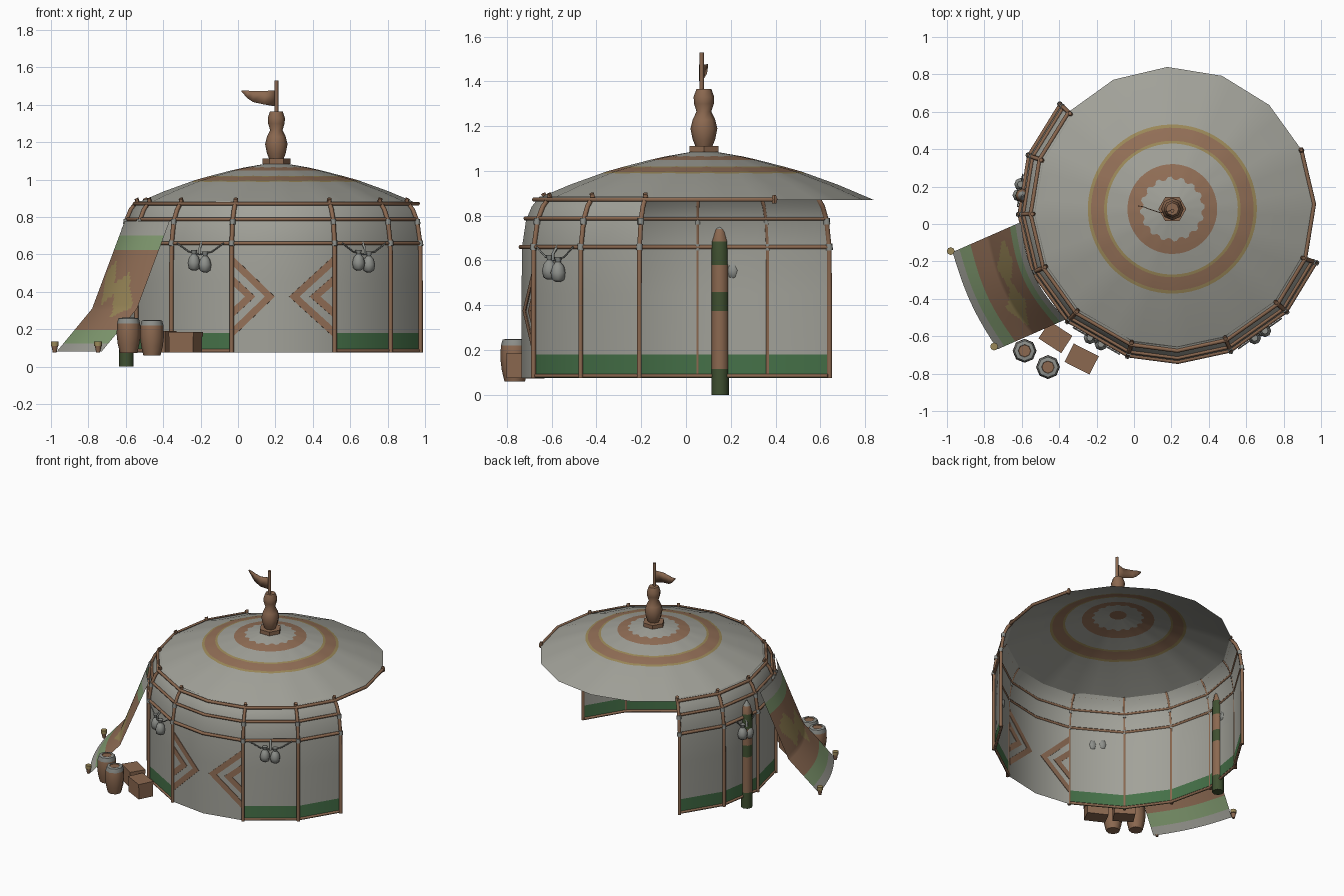
import bpy, bmesh, math
from mathutils import Vector, Matrix

if "Cube" in bpy.data.objects:
    bpy.data.objects.remove(bpy.data.objects["Cube"])

CX, CY = 0.205, 0.08
STEP = math.radians(22.5)


def mat(name, rgb):
    m = bpy.data.materials.new(name)
    m.diffuse_color = (*rgb, 1)
    m.use_nodes = True
    m.node_tree.nodes["Principled BSDF"].inputs["Base Color"].default_value = m.diffuse_color
    return m


GREY = mat("grey cloth", (0.36, 0.36, 0.32))
WOOD = mat("brown wood", (0.26, 0.14, 0.08))
PAINT = mat("tan paint", (0.29, 0.16, 0.095))
GREEN = mat("green hem", (0.06, 0.165, 0.065))
DARK = mat("dark green post", (0.05, 0.08, 0.03))
LIGHT = mat("light green cloth", (0.23, 0.34, 0.17))
OLIVE = mat("olive yellow", (0.33, 0.25, 0.10))
CLAY = mat("grey clay", (0.27, 0.28, 0.26))


def finish(name, me, mats, smooth=None):
    o = bpy.data.objects.new(name, me)
    bpy.context.collection.objects.link(o)
    for m in mats:
        me.materials.append(m)
    if smooth:
        bpy.context.view_layer.objects.active = o
        o.select_set(True)
        bpy.ops.object.shade_smooth_by_angle(angle=math.radians(smooth))
        o.select_set(False)
    return o


def grid(name, rows, mats, rule, closed=False, smooth=50, caps=False):
    """Skin a list of rows of points; rule(i, j, centre) gives material index."""
    bm = bmesh.new()
    v = [[bm.verts.new(p) for p in r] for r in rows]
    n = len(rows[0])
    for i in range(len(rows) - 1):
        for j in range(n if closed else n - 1):
            k = (j + 1) % n
            f = bm.faces.new((v[i][j], v[i][k], v[i + 1][k], v[i + 1][j]))
            f.material_index = rule(i, j, f.calc_center_median())
    if caps:
        bm.faces.new(v[0][::-1]).material_index = rule(0, 0, None)
        bm.faces.new(v[-1]).material_index = rule(len(rows) - 2, 0, None)
    me = bpy.data.meshes.new(name)
    bm.to_mesh(me)
    bm.free()
    return finish(name, me, mats, smooth)


def lathe(name, x, y, prof, sides, mats, idx=None, smooth=50):
    rows = [[(x + r * math.cos(2 * math.pi * k / sides), y + r * math.sin(2 * math.pi * k / sides), z)
             for k in range(sides)] for r, z in prof]
    return grid(name, rows, mats, lambda i, j, c: idx[i] if idx else 0, True, smooth, True)


def tube(name, pts, r, m=WOOD):
    cu = bpy.data.curves.new(name, 'CURVE')
    cu.dimensions = '3D'
    cu.bevel_depth, cu.bevel_resolution, cu.use_fill_caps = r, 1, True
    s = cu.splines.new('POLY')
    s.points.add(len(pts) - 1)
    for p, q in zip(s.points, pts):
        p.co = (*q, 1)
    tmp = bpy.data.objects.new(name, cu)
    me = bpy.data.meshes.new_from_object(tmp)
    bpy.data.objects.remove(tmp)
    me.materials.clear()
    return finish(name, me, [m], 61)


NUDGE = {5: 3.6, 7: -2.2, 8: 1}   # the front panels are a little narrower


def corner(k, r, z):
    """Point at corner k of the sixteen-sided tent (k may be fractional along a panel)."""
    def p(i):
        a = math.radians(137 + NUDGE.get(i, 0)) + STEP * i
        return Vector((CX + r * math.cos(a), CY + r * math.sin(a), z))
    b = math.floor(k)
    return p(b).lerp(p(b + 1), k - b)


# Wall: nine panels, open at the back, green hem except on the two front panels
WALL = [(0.815, 0.075), (0.815, 0.18), (0.815, 0.45), (0.813, 0.66), (0.795, 0.78), (0.77, 0.84), (0.735, 0.885)]
grid("wall", [[corner(k, r, z) for k in range(10)] for r, z in WALL], [GREY, GREEN],
     lambda i, j, c: 1 if i == 0 and j not in (5, 6) else 0)


# Painted half diamonds on the front panels
def chevron(name, k0, s, w, h, t):
    rows = []
    for q in (1, t):
        rows.append([corner(k0 + s * a * w * q, 0.815, 0.375 + b * h * q)
                     for a, b in ((0.04, 0.96), (1, 0), (0.04, -0.96))])
    o = grid(name, rows, [PAINT], lambda i, j, c: 0, smooth=None)
    so = o.modifiers.new("plate", 'SOLIDIFY')
    so.thickness, so.offset = 0.008, 0


for side, k0, s in (("left", 5, 1), ("right", 7, -1)):
    chevron("outer_chevron_" + side, k0, s, 0.86, 0.22, 0.77)
    chevron("inner_chevron_" + side, k0, s, 0.47, 0.115, 0.56)


# Roof: faceted cone with painted rings
def roof_z(rho):
    pts = [(0, 1.095), (0.2, 1.06), (0.42, 1.003), (0.6, 0.938), (0.77, 0.866)]
    for (a, za), (b, zb) in zip(pts, pts[1:]):
        if rho <= b:
            return za + (zb - za) * (rho - a) / (b - a)


SEG = 64
rows = []
for R in (0.002, 0.165, 0.24, 0.35, 0.365, 0.435, 0.452, 0.6, 0.76):
    row = []
    for j in range(SEG):
        loc = 2 * math.pi * j / SEG
        fac = math.cos(loc % STEP - STEP / 2) / math.cos(STEP / 2)
        r = R / fac if R > 0.55 else R
        if R == 0.165:
            r += 0.008 * (-1) ** (j // 2)   # scalloped inner ring
        a = math.radians(2) + loc
        row.append((CX + r * math.cos(a), CY + r * math.sin(a), roof_z(r * fac)))
    rows.append(row)
grid("roof", rows[::-1], [GREY, PAINT, OLIVE], lambda i, j, c: [0, 0, 2, 1, 2, 0, 1, 0][i], True)

# Poles with cord bindings (none in the middle of the front)
for k in range(10):
    if k == 6:
        continue
    tube(f"wall_pole_{k}", [corner(k, r + 0.008, z) for r, z in WALL] + [corner(k, 0.75, 0.9)], 0.012)
    for r, z in ((0.823, 0.66), (0.806, 0.775)):
        tube(f"binding_{k}_{z}", [corner(k, r, z - 0.014), corner(k, r - 0.002, z + 0.014)], 0.0155, CLAY)

# Horizontal rails; the rim rail carries on past the wall
for name, a, b, r, z, t in (("rim_rail", 0, 11, 0.758, 0.872, 0.011), ("upper_rail", 0, 9, 0.797, 0.788, 0.01),
                            ("middle_rail", 0, 9, 0.818, 0.66, 0.011), ("base_rail_left", 0, 5, 0.815, 0.085, 0.01),
                            ("base_rail_right", 7, 9, 0.815, 0.085, 0.01)):
    tube(name, [corner(k, r, z) for k in range(a, b + 1)], t)
lathe("rim_peg", *corner(11, 0.758, 0)[:2], [(0.012, 0.855), (0.016, 0.875), (0.008, 0.893)], 6, [WOOD])

# Finial, rod and flag
lathe("finial_base", CX, CY, [(0.075, 1.085), (0.075, 1.112)], 6, [WOOD], smooth=None)
lathe("finial", CX, CY, [(0.038, 1.11), (0.05, 1.14), (0.06, 1.19), (0.05, 1.23), (0.033, 1.265),
                         (0.044, 1.3), (0.046, 1.33), (0.034, 1.365)], 8, [WOOD])
tube("flag_rod", [(CX, CY - 0.01, 1.36), (CX, CY - 0.01, 1.53)], 0.011)
flag = [(0.2, 1.478, 1.392, 0.0), (0.14, 1.474, 1.402, -0.012), (0.08, 1.474, 1.415, 0.008), (0.05, 1.476, 1.435, 0.02),
        (0.02, 1.478, 1.47, 0.025)]
o = grid("flag", [[(x, 0.07 + d, a) for x, a, b, d in flag], [(x, 0.07 + d, b) for x, a, b, d in flag]],
         [WOOD], lambda i, j, c: 0)
o.modifiers.new("thick", 'SOLIDIFY').thickness = 0.004


# Sloping side awning with coloured bands and two diamonds
def awning(u, v):
    # v runs from the bottom edge (0) to the wall (1)
    lo = Vector((-0.97, -0.15, 0)).lerp(Vector((-0.73, -0.67, 0)), u)
    hi = Vector((-0.605, 0.01, 0)).lerp(Vector((-0.365, -0.51, 0)), u)
    p = lo.lerp(hi, v) - Vector((0.045, 0.022, 0)) * math.sin(math.pi * u) * (0.5 + 0.6 * v)
    p.z = 0.08 + 0.23 * v / 0.52 if v < 0.52 else 0.31 + 0.47 * (v - 0.52) / 0.48
    return p


def awning_rule(i, j, c):
    u, z = (j + 0.5) / 32, c.z
    if z < 0.125 or z > 0.71:
        return 0
    if z < 0.195 or z > 0.63:
        return 1
    for uc, zc in ((0.3, 0.45), (0.68, 0.38)):
        if abs(u - uc) / 0.24 + abs(z - zc + 0.25 * (u - uc)) / 0.12 < 1:
            return 3
    return 2


grid("awning", [[awning(j / 32, i / 50) for j in range(33)] for i in range(51)],
     [GREY, LIGHT, PAINT, OLIVE], awning_rule)
for n, (x, y) in enumerate(((-0.98, -0.145), (-0.748, -0.655))):
    lathe(f"awning_peg_{n}", x, y, [(0.01, 0.075), (0.017, 0.11), (0.021, 0.112), (0.021, 0.135)], 8,
          [WOOD, OLIVE], [0, 0, 1])

# Carved post standing in the left wall
lathe("carved_post", -0.597, 0.152, [(0.039, 0), (0.039, 0.115), (0.039, 0.375), (0.039, 0.46), (0.039, 0.58),
                                     (0.037, 0.685), (0.024, 0.74), (0.005, 0.775)], 8, [DARK, WOOD, CLAY],
      [0, 1, 0, 1, 0, 1, 2])

# Hanging jug pairs on a sagging cord
for k in (1.6, 4.5, 7.5):
    w = 0.27 if k == 1.6 else 0.38
    tube(f"jug_cord_{k}", [corner(k + w * d, 0.835, 0.6 + 0.06 * d * d) for d in (-1, -0.5, 0, 0.5, 1)], 0.004, CLAY)
    tube(f"jug_hook_{k}", [corner(k, 0.82, 0.665), corner(k, 0.845, 0.63), corner(k, 0.845, 0.6)], 0.007, CLAY)
    for d, h in ((-0.1, 0.01), (0.08, 0)):
        p = corner(k + d, 0.838, 0)
        prof = [(0.012, 0.505), (0.028, 0.515), (0.034, 0.545), (0.026, 0.575), (0.011, 0.593), (0.018, 0.615)]
        lathe(f"jug_{k}_{d}", p.x, p.y, [(r, z + h) for r, z in prof], 8, [CLAY])

# Barrels
for n, (x, y, z) in enumerate(((-0.585, -0.678, 0.072), (-0.46, -0.765, 0.06))):
    prof = [(0.046, 0), (0.058, 0.05), (0.064, 0.1), (0.062, 0.16), (0.054, 0.187), (0.034, 0.19), (0.032, 0.186)]
    lathe(f"barrel_{n}", x, y, [(r, z + h) for r, h in prof], 8, [WOOD, CLAY], [0, 0, 0, 1, 1, 0])


# Crates with lids
def crate(name, x, y, z, sx, sy, sz, rot):
    bm = bmesh.new()
    for h, c, g in ((sz * 0.8, sz * 0.4, 0.96), (sz * 0.22, sz * 0.89, 1)):
        bmesh.ops.create_cube(bm, size=1, matrix=Matrix.Translation((x, y, z + c)) @
                              Matrix.Rotation(math.radians(rot), 4, 'Z') @ Matrix.Diagonal((sx * g, sy * g, h, 1)))
    me = bpy.data.meshes.new(name)
    bm.to_mesh(me)
    bm.free()
    finish(name, me, [WOOD])


crate("crate_back", -0.42, -0.605, 0.075, 0.145, 0.11, 0.115, -33)
crate("crate_front", -0.28, -0.722, 0.075, 0.15, 0.11, 0.11, -27)
